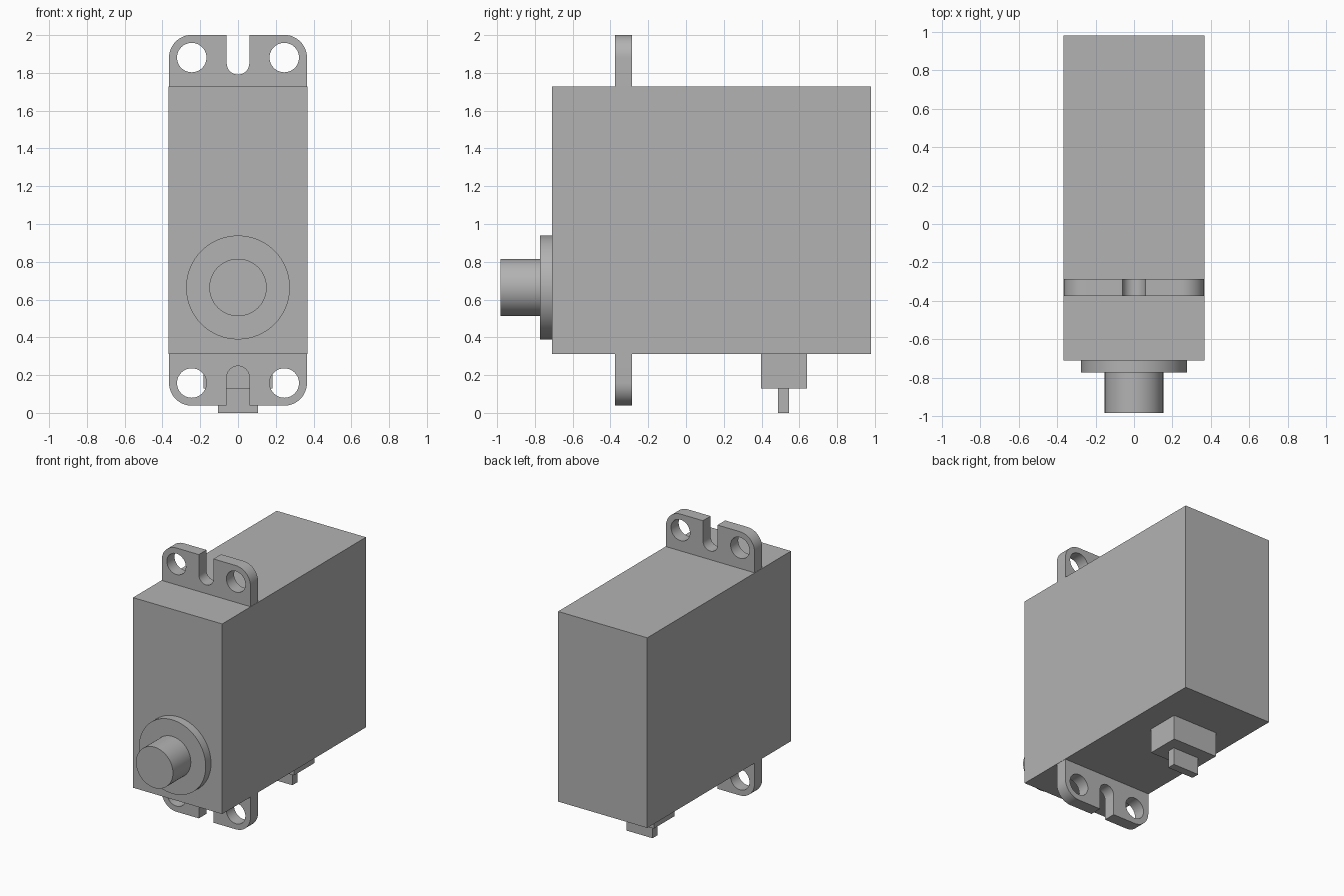
import bpy
from math import sin, cos, pi, radians

if "Cube" in bpy.data.objects:
    bpy.data.objects.remove(bpy.data.objects["Cube"], do_unlink=True)

grey = bpy.data.materials.new("plain_grey")
grey.use_nodes = True
colour = (0.45, 0.45, 0.45, 1)
grey.diffuse_color = colour
grey.node_tree.nodes["Principled BSDF"].inputs["Base Color"].default_value = colour


def finish(name):
    ob = bpy.context.object
    ob.name = name
    ob.data.materials.clear()
    ob.data.materials.append(grey)
    bpy.ops.object.transform_apply(location=True, rotation=True, scale=True)
    bpy.ops.object.shade_smooth_by_angle(angle=radians(30))
    return ob


def box(name, half_x, y, z):
    bpy.ops.mesh.primitive_cube_add(size=1, location=(0, sum(y) / 2, sum(z) / 2))
    bpy.context.object.scale = (2 * half_x, y[1] - y[0], z[1] - z[0])
    return finish(name)


def cylinder(name, radius, y, z):
    bpy.ops.mesh.primitive_cylinder_add(
        vertices=64, radius=radius, depth=y[1] - y[0],
        location=(0, sum(y) / 2, z), rotation=(pi / 2, 0, 0))
    return finish(name)


def arc(cx, cy, r, start, end, steps):
    angles = [radians(start + (end - start) * i / steps) for i in range(steps + 1)]
    return [(cx + r * cos(a), cy + r * sin(a)) for a in angles]


def mounting_ear(name, base, direction):
    """Slotted lug with two screw holes, growing up or down from the case."""
    half, height, corner, slot = 0.365, 0.275, 0.12, 0.06
    outline = [(-half, 0), (half, 0)]
    outline += arc(half - corner, height - corner, corner, 0, 90, 12)
    outline += [(slot, height)]
    outline += arc(0, 0.125, slot, 0, -180, 16)
    outline += [(-slot, height)]
    outline += arc(corner - half, height - corner, corner, 90, 180, 12)
    holes = [arc(s * 0.245, height - corner, 0.078, 0, 360, 40)[:-1] for s in (-1, 1)]

    curve = bpy.data.curves.new(name, "CURVE")
    curve.dimensions = "2D"
    curve.fill_mode = "BOTH"
    curve.extrude = 0.045
    for loop in [outline] + holes:
        spline = curve.splines.new("POLY")
        spline.points.add(len(loop) - 1)
        for point, (x, h) in zip(spline.points, loop):
            point.co = (x, h, 0, 1)
        spline.use_cyclic_u = True
    ob = bpy.data.objects.new(name, curve)
    bpy.context.collection.objects.link(ob)
    ob.location = (0, -0.33, base)
    ob.rotation_euler = (direction * pi / 2, 0, 0)
    bpy.ops.object.select_all(action="DESELECT")
    ob.select_set(True)
    bpy.context.view_layer.objects.active = ob
    bpy.ops.object.convert(target="MESH")
    # weld the caps to the rim
    bpy.ops.object.mode_set(mode="EDIT")
    bpy.ops.mesh.select_all(action="SELECT")
    bpy.ops.mesh.remove_doubles(threshold=0.0001)
    bpy.ops.mesh.normals_make_consistent(inside=False)
    bpy.ops.object.mode_set(mode="OBJECT")
    return finish(name)


# Case and its mounting ears
box("case", 0.367, (-0.71, 0.98), (0.312, 1.727))
mounting_ear("upper_mounting_ear", 1.726, 1)
mounting_ear("lower_mounting_ear", 0.313, -1)

# Output shaft on the front
cylinder("shaft_collar", 0.275, (-0.772, -0.71), 0.664)
cylinder("output_shaft", 0.152, (-0.982, -0.77), 0.664)

# Cable exit underneath
box("cable_block", 0.183, (0.397, 0.64), (0.128, 0.313))
box("cable_tab", 0.107, (0.487, 0.546), (0, 0.13))
